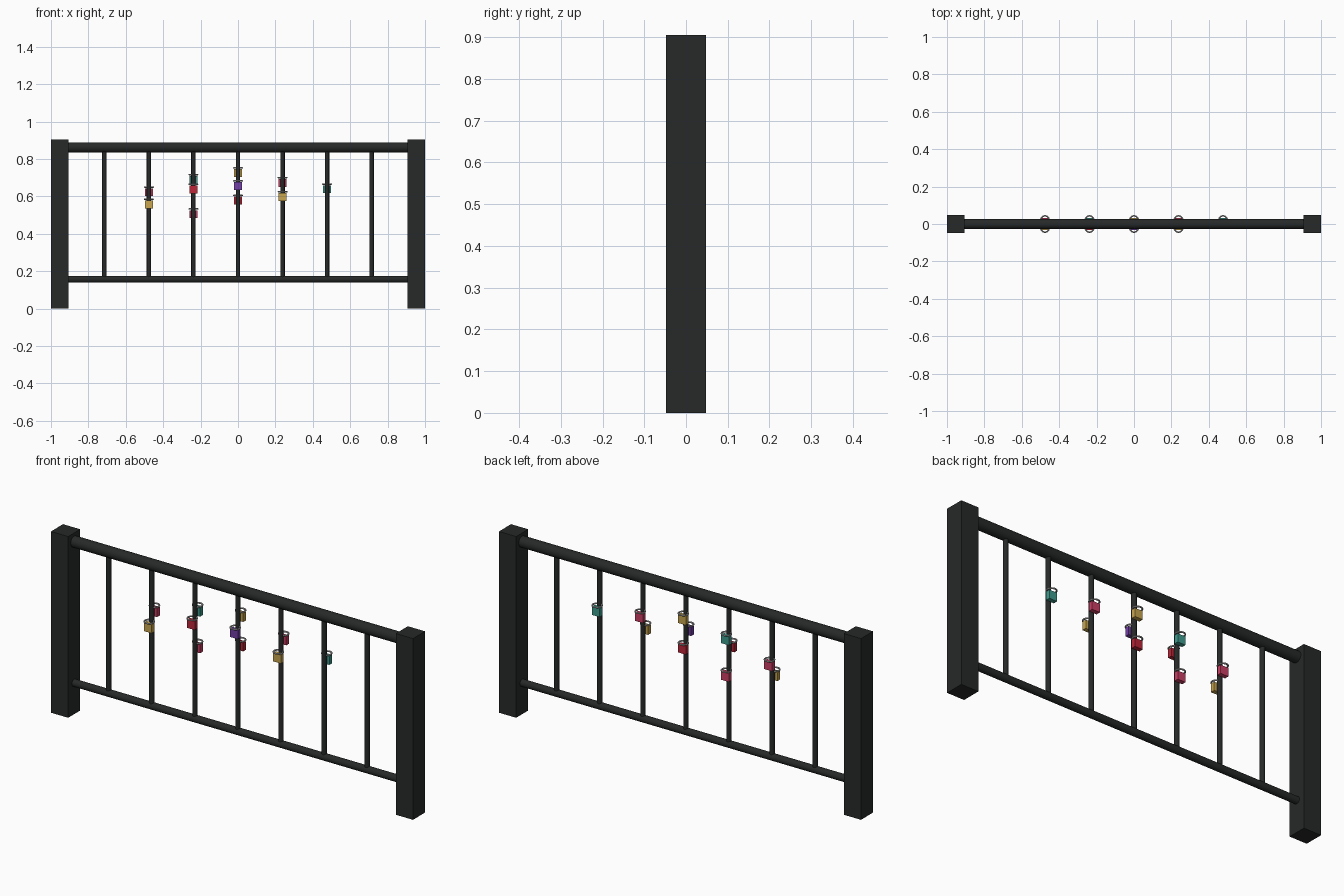
import bpy
from math import radians, pi

if "Cube" in bpy.data.objects:
    bpy.data.objects.remove(bpy.data.objects["Cube"])


def material(name, rgb):
    m = bpy.data.materials.new(name)
    m.diffuse_color = (*rgb, 1)
    m.use_nodes = True
    m.node_tree.nodes["Principled BSDF"].inputs["Base Color"].default_value = m.diffuse_color
    return m


IRON = material("dark_iron", (0.02, 0.022, 0.022))
STEEL = material("steel", (0.45, 0.45, 0.46))
COLOURS = {
    "brass": material("brass", (0.58, 0.38, 0.08)),
    "pink": material("pink", (0.6, 0.05, 0.13)),
    "red": material("red", (0.5, 0.02, 0.04)),
    "teal": material("teal", (0.05, 0.33, 0.27)),
    "purple": material("purple", (0.17, 0.05, 0.38)),
}


def finish(name, mat, smooth=False):
    ob = bpy.context.object
    ob.name = name
    ob.data.materials.append(mat)
    if smooth:
        bpy.ops.object.shade_smooth_by_angle(angle=radians(40))
    return ob


def box(name, loc, size, mat):
    bpy.ops.mesh.primitive_cube_add(size=1, location=loc)
    bpy.context.object.scale = size
    bpy.ops.object.transform_apply(location=False, rotation=False, scale=True)
    return finish(name, mat)


def rod(name, loc, radius, length, rot=(0, 0, 0), sides=16):
    bpy.ops.mesh.primitive_cylinder_add(vertices=sides, radius=radius, depth=length,
                                        location=loc, rotation=rot)
    return finish(name, IRON, True)


# Square end posts
for side, label in ((-1, "left"), (1, "right")):
    box(f"post_{label}", (side * 0.9525, 0, 0.4525), (0.095, 0.095, 0.905), IRON)

# Round rails running between the posts
rod("top_rail", (0, 0, 0.862), 0.0275, 1.9, (0, pi / 2, 0), 20)
rod("bottom_rail", (0, 0, 0.157), 0.018, 1.9, (0, pi / 2, 0))

# Seven balusters
STEP = 0.238
for i in range(-3, 4):
    rod(f"baluster_{i + 4}", (i * STEP, 0, 0.51), 0.012, 0.705, sides=12)

# Padlocks: baluster index, side (-1 front, 1 back), body height, colour
LOCKS = [
    (-2, 1, 0.622, "pink"), (-2, -1, 0.557, "brass"),
    (-1, 1, 0.688, "teal"), (-1, -1, 0.637, "red"), (-1, 1, 0.505, "pink"),
    (0, 1, 0.725, "brass"), (0, -1, 0.655, "purple"), (0, 1, 0.578, "red"),
    (1, 1, 0.672, "pink"), (1, -1, 0.597, "brass"),
    (2, 1, 0.638, "teal"),
]
for n, (i, side, z, colour) in enumerate(LOCKS, 1):
    box(f"padlock_body_{n}", (i * STEP, side * 0.021, z), (0.043, 0.022, 0.042), COLOURS[colour])
    bpy.ops.mesh.primitive_torus_add(major_radius=0.0225, minor_radius=0.004,
                                     major_segments=24, minor_segments=8,
                                     location=(i * STEP, side * 0.021, z + 0.028))
    finish(f"padlock_shackle_{n}", STEEL, True)
